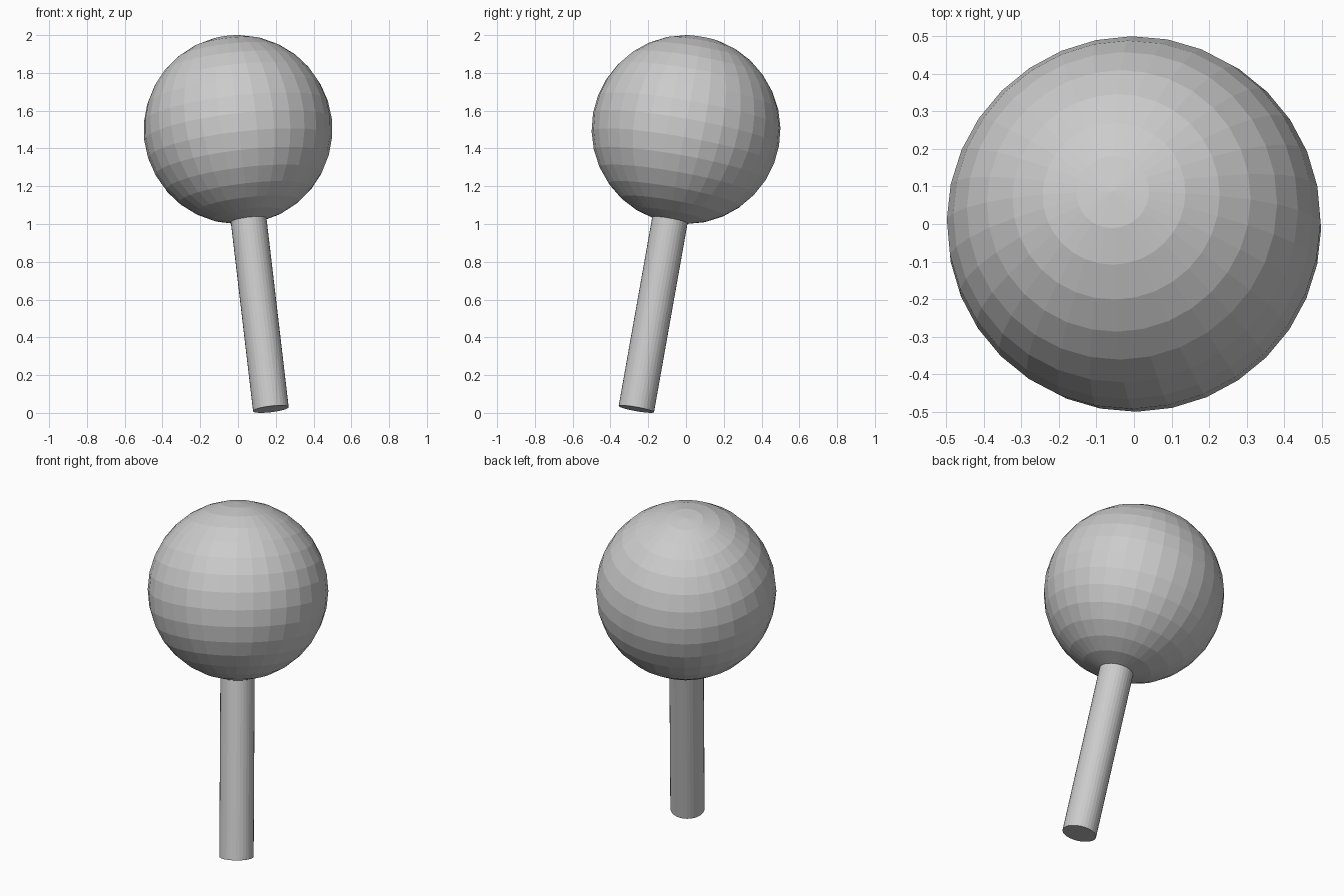
import bpy
from mathutils import Vector

if "Cube" in bpy.data.objects:
    bpy.data.objects.remove(bpy.data.objects["Cube"])

# Shared tilted axis: stick foot to ball centre
centre = Vector((0, 0, 1.5))
foot = Vector((0.174, -0.263, 0.02))
axis = (centre - foot).normalized()
tilt = Vector((0, 0, 1)).rotation_difference(axis).to_euler()

# Faceted ball, poles aligned with the stick
bpy.ops.mesh.primitive_uv_sphere_add(segments=32, ring_count=16, radius=0.5,
                                     location=centre, rotation=tilt)
bpy.context.object.name = "ball"

# Straight stick, its top just inside the ball
top = centre - axis * 0.46
bpy.ops.mesh.primitive_cylinder_add(vertices=32, radius=0.095,
                                    depth=(top - foot).length,
                                    location=(top + foot) / 2, rotation=tilt)
bpy.context.object.name = "stick"
